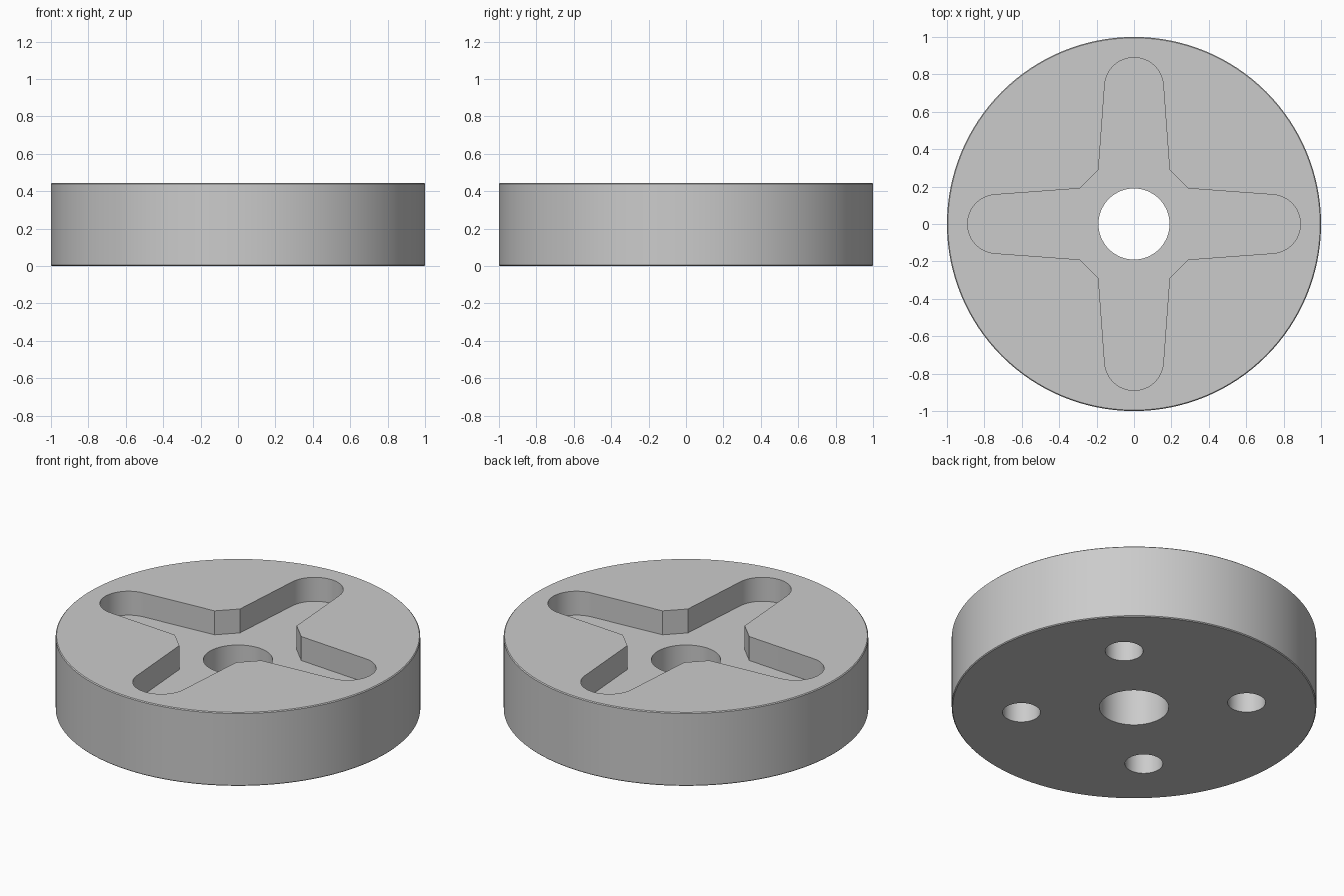
import bpy
import bmesh
from math import pi, sin, cos, radians
from mathutils import Matrix, Vector

HEIGHT = 0.445
POCKET_FLOOR = 0.30
BORE_R = 0.19
PIN_R, PIN_RING, PIN_DEPTH = 0.104, 0.62, 0.25

if "Cube" in bpy.data.objects:
    bpy.data.objects.remove(bpy.data.objects["Cube"])

# Single grey material
grey = bpy.data.materials.new("plain grey")
grey.use_nodes = True
colour = (0.6, 0.6, 0.6, 1)
grey.diffuse_color = colour
grey.node_tree.nodes["Principled BSDF"].inputs["Base Color"].default_value = colour


def prism(name, outline, low, high):
    """Extrude a closed 2D outline from low to high."""
    bm = bmesh.new()
    base = bm.faces.new([bm.verts.new((x, y, low)) for x, y in outline])
    top = bmesh.ops.extrude_face_region(bm, geom=[base])["geom"]
    moved = [v for v in top if isinstance(v, bmesh.types.BMVert)]
    bmesh.ops.translate(bm, verts=moved, vec=(0, 0, high - low))
    bmesh.ops.recalc_face_normals(bm, faces=bm.faces)
    mesh = bpy.data.meshes.new(name)
    bm.to_mesh(mesh)
    bm.free()
    mesh.materials.append(grey)
    obj = bpy.data.objects.new(name, mesh)
    bpy.context.collection.objects.link(obj)
    return obj


def circle(radius, count, cx=0, cy=0):
    steps = [2 * pi * i / count for i in range(count)]
    return [(cx + radius * cos(a), cy + radius * sin(a)) for a in steps]


# Four tapered, round-ended arms joined by chamfered inner corners
arm = [(0.29, -0.19)]
for i in range(25):
    a = radians(-86 + 172 * i / 24)
    arm.append((0.733 + 0.157 * cos(a), 0.157 * sin(a)))
arm.append((0.29, 0.19))
cross = []
for quarter in range(4):
    turn = Matrix.Rotation(quarter * pi / 2, 2)
    cross += [tuple(turn @ Vector(p)) for p in arm]

# Disc body with a fine edge break on both rims
body = prism("disc_body", circle(1.0, 128), 0, HEIGHT)
rim = body.modifiers.new("rim edge", "BEVEL")
rim.width = 0.005
rim.segments = 1
rim.limit_method = "ANGLE"
rim.angle_limit = radians(60)

# Cutters: cross pocket, central bore, four blind pin holes underneath
cutters = [
    prism("pocket_cutter", cross, POCKET_FLOOR, HEIGHT + 0.2),
    prism("bore_cutter", circle(BORE_R, 64), -0.2, HEIGHT + 0.1),
]
for quarter in range(4):
    a = pi / 4 + quarter * pi / 2
    spot = (PIN_RING * cos(a), PIN_RING * sin(a))
    cutters.append(prism("pin_hole_cutter", circle(PIN_R, 40, *spot), -0.2, PIN_DEPTH))
for cutter in cutters:
    cut = body.modifiers.new(cutter.name, "BOOLEAN")
    cut.operation = "DIFFERENCE"
    cut.solver = "EXACT"
    cut.object = cutter

# Apply the cuts, then discard the cutters
bpy.context.view_layer.update()
evaluated = body.evaluated_get(bpy.context.evaluated_depsgraph_get())
finished = bpy.data.meshes.new_from_object(evaluated)
body.modifiers.clear()
body.data = finished
for cutter in cutters:
    bpy.data.objects.remove(cutter)

# Smooth round walls, crisp edges
bpy.ops.object.select_all(action="DESELECT")
body.select_set(True)
bpy.context.view_layer.objects.active = body
bpy.ops.object.shade_smooth_by_angle(angle=radians(30))
